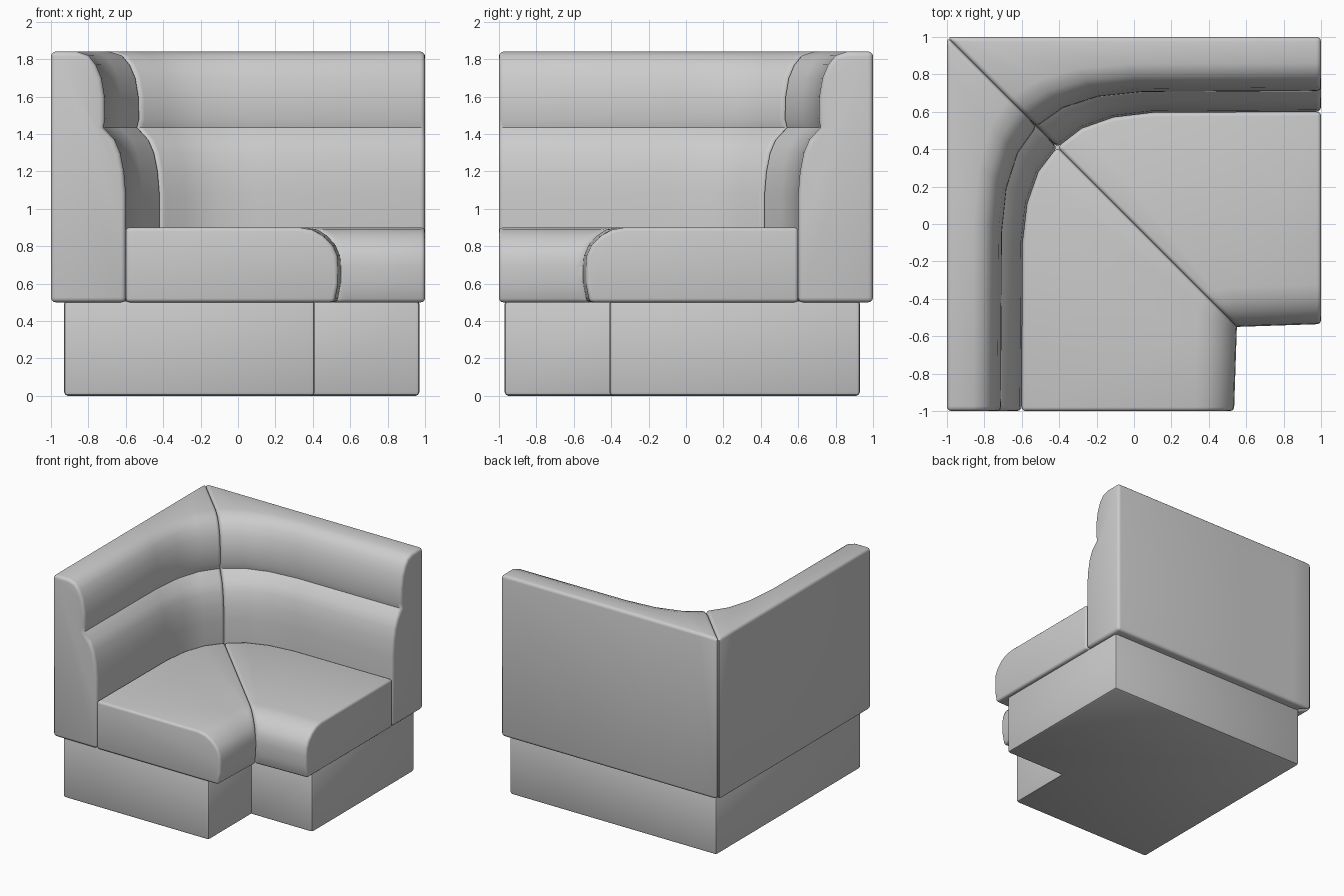
import bpy, bmesh, math

if "Cube" in bpy.data.objects:
    bpy.data.objects.remove(bpy.data.objects["Cube"])

grey = bpy.data.materials.new("grey upholstery")
grey.diffuse_color = (0.6, 0.6, 0.6, 1)
grey.use_nodes = True
grey.node_tree.nodes["Principled BSDF"].inputs["Base Color"].default_value = grey.diffuse_color

# Stations along one wing: (y of inner contour, extra forward reach, slant toward the corner)
STATIONS = [(-1.0, 0.0, 0.0), (-0.10, 0.005, 0.5), (0.11, 0.03, 0.75),
            (0.28, 0.09, 0.9), (0.41, 0.19, 1.0)]


def finish(name, bm, width, segments=3):
    """Round the sharp convex edges and make a smooth-shaded object."""
    bmesh.ops.recalc_face_normals(bm, faces=bm.faces)
    sharp = [e for e in bm.edges if e.calc_face_angle_signed(0) > math.radians(48)]
    bmesh.ops.bevel(bm, geom=sharp, offset=width, segments=segments, profile=0.5,
                    affect='EDGES', clamp_overlap=True)
    mesh = bpy.data.meshes.new(name)
    bm.to_mesh(mesh)
    bm.free()
    mesh.materials.append(grey)
    obj = bpy.data.objects.new(name, mesh)
    bpy.context.collection.objects.link(obj)
    bpy.ops.object.select_all(action='DESELECT')
    obj.select_set(True)
    bpy.context.view_layer.objects.active = obj
    bpy.ops.object.shade_smooth_by_angle(angle=math.radians(40))


def wing(name, profile, place, width, mirrored):
    """Sweep a closed (x, z) profile along the stations; mirror over the corner diagonal."""
    bm = bmesh.new()
    rings = []
    for st in STATIONS:
        ring = []
        for px, z in profile:
            x, y = place(px, *st)
            ring.append(bm.verts.new((-y, -x, z) if mirrored else (x, y, z)))
        rings.append(ring)
    n = len(profile)
    for a, b in zip(rings, rings[1:]):
        for i in range(n):
            j = (i + 1) % n
            bm.faces.new((a[i], a[j], b[j], b[i]))
    bm.faces.new(rings[0])
    bm.faces.new(rings[-1])
    finish(name, bm, width)


def place_back(px, y, reach, slant):
    if px <= -0.99:                       # flat outer wall
        return -1.0, -1 + 2 * (y + 1) / 1.41
    return px + reach, y - slant * (px + 0.6)


def place_seat(px, y, reach, slant):
    t = (y + 1) / 1.41                    # 0 at the open end, 1 at the corner seam
    f = (px + 0.6) / 1.14                 # 0 at the backrest, 1 at the front
    x = (-0.6 + reach) * (1 - f) + (0.535 + 0.015 * t) * f
    if t > 0.99:
        return x, -x
    return x, y * (1 - f) + (-1 + 0.45 * t) * f


back_profile = [(-1, 0.5), (-0.6, 0.5), (-0.6, 0.9), (-0.6, 1.08), (-0.61, 1.2),
                (-0.63, 1.3), (-0.66, 1.37), (-0.72, 1.435), (-0.71, 1.48),
                (-0.713, 1.6), (-0.73, 1.7), (-0.76, 1.77), (-0.80, 1.82),
                (-0.86, 1.84), (-1, 1.84)]
seat_profile = [(-0.6, 0.5), (-0.6, 0.9), (0.33, 0.9), (0.40, 0.888), (0.46, 0.855),
                (0.51, 0.805), (0.535, 0.75), (0.54, 0.69), (0.54, 0.6), (0.52, 0.5)]

for side, mirrored in (("left", False), ("right", True)):
    wing(side + "_backrest", back_profile, place_back, 0.025, mirrored)
    wing(side + "_seat", seat_profile, place_seat, 0.025, mirrored)

# L-shaped plinth
bm = bmesh.new()
outline = [(-0.93, -0.97), (0.41, -0.97), (0.41, -0.41), (0.97, -0.41),
           (0.97, 0.93), (-0.93, 0.93)]
face = bm.faces.new([bm.verts.new((x, y, 0)) for x, y in outline])
top = bmesh.ops.extrude_face_region(bm, geom=[face])
bmesh.ops.translate(bm, vec=(0, 0, 0.51),
                    verts=[g for g in top["geom"] if isinstance(g, bmesh.types.BMVert)])
finish("plinth", bm, 0.02, 2)
